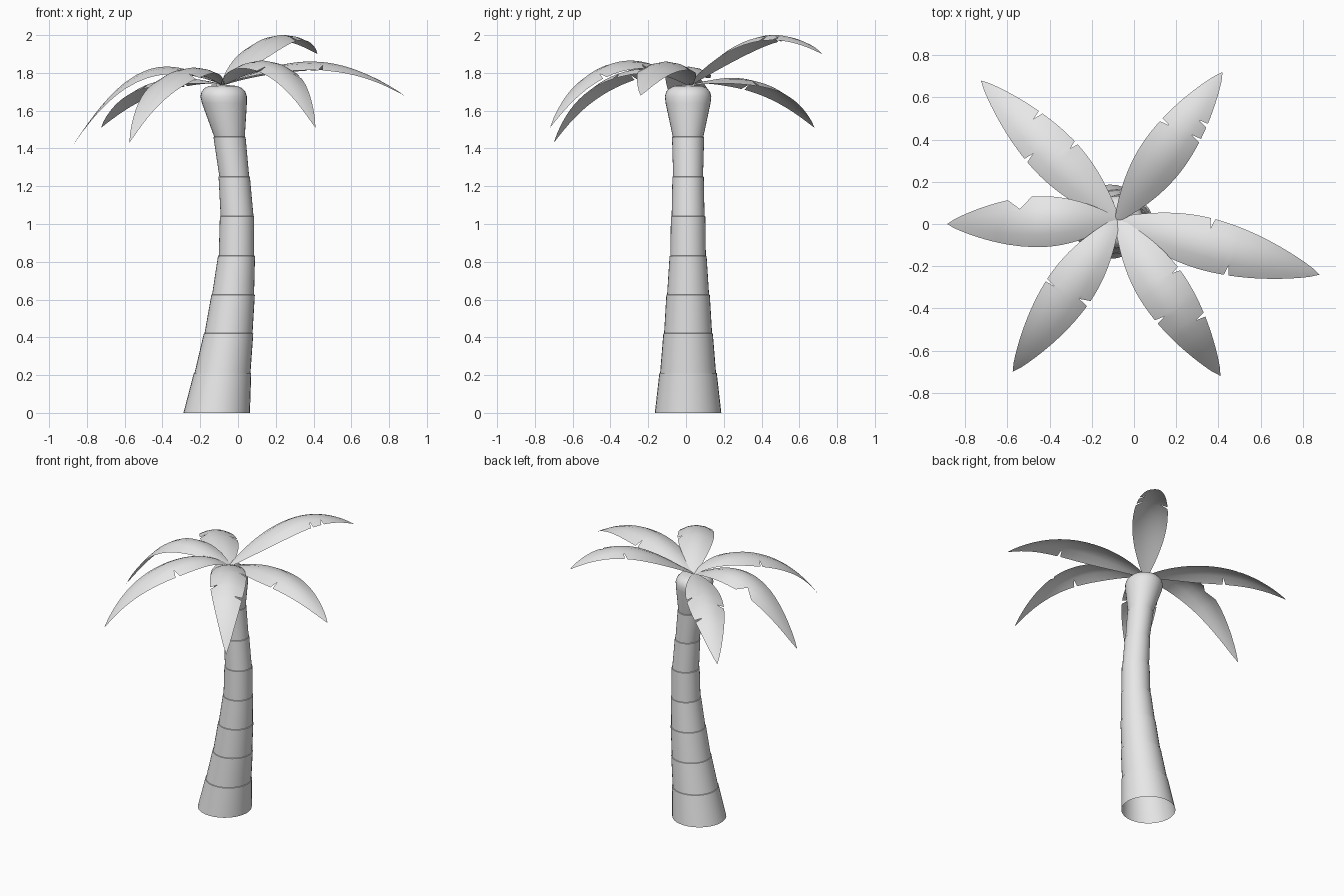
import bpy
import bmesh
from math import sin, cos, pi
from mathutils import Vector

cube = bpy.data.objects.get("Cube")
if cube:
    bpy.data.objects.remove(cube)

SIDES = 32
CROWN = Vector((-0.08, 0.02, 1.735))

grey = bpy.data.materials.new("plain_grey")
grey.use_nodes = True
grey.diffuse_color = (0.8, 0.8, 0.8, 1)
grey.node_tree.nodes["Principled BSDF"].inputs["Base Color"].default_value = (0.8, 0.8, 0.8, 1)


def finish(bm, name, angle):
    mesh = bpy.data.meshes.new(name)
    bm.to_mesh(mesh)
    bm.free()
    mesh.materials.append(grey)
    obj = bpy.data.objects.new(name, mesh)
    bpy.context.collection.objects.link(obj)
    bpy.ops.object.select_all(action="DESELECT")
    obj.select_set(True)
    bpy.context.view_layer.objects.active = obj
    bpy.ops.object.shade_smooth_by_angle(angle=angle)
    return obj


def loft(name, rings, capped=False):
    """Skin circular rings given as (centre x, z, radius)."""
    bm = bmesh.new()
    loops = []
    for cx, z, r in rings:
        loops.append([bm.verts.new((cx + r * cos(2 * pi * i / SIDES),
                                    0.011 + r * sin(2 * pi * i / SIDES), z))
                      for i in range(SIDES)])
    for low, high in zip(loops, loops[1:]):
        for i in range(SIDES):
            j = (i + 1) % SIDES
            bm.faces.new((low[i], low[j], high[j], high[i]))
    if capped:
        bm.faces.new(loops[-1])
    return finish(bm, name, 0.6)


# Trunk: stacked tapering segments, each with a small lip at its top; open base
joints = [(-0.113, 0, 0.176), (-0.082, 0.21, 0.152), (-0.050, 0.42, 0.131),
          (-0.026, 0.625, 0.115), (-0.008, 0.83, 0.098), (-0.005, 1.04, 0.091),
          (-0.020, 1.25, 0.083), (-0.045, 1.46, 0.085)]
rings = []
for k, (cx, z, r) in enumerate(joints):
    rings.append((cx, z, r))
    if 0 < k < len(joints) - 1:
        rings.append((cx, z + 0.002, r - 0.004))
loft("trunk", rings)

# Flared crown head with a rounded top
loft("crown_head", [(-0.045, 1.46, 0.085), (-0.045, 1.462, 0.081), (-0.072, 1.64, 0.119),
                    (-0.076, 1.675, 0.123), (-0.077, 1.70, 0.116), (-0.078, 1.72, 0.099),
                    (-0.079, 1.731, 0.073), (-0.08, 1.735, 0.03)], capped=True)


def spine_height(heights, t):
    """Smooth curve through five evenly spaced heights."""
    total = 0
    for i, h in enumerate(heights):
        term = h
        for j in range(5):
            if j != i:
                term *= (4 * t - j) / (i - j)
        total += term
    return total


def half_width(t, width):
    s = max(sin(pi * t ** 0.9), 0)
    return width * (s if t < 0.5 else s ** 0.8) + 0.012 * (1 - t)


def frond(name, tip, heights, width, notches):
    """Arched leaf; notches are (position, side, depth, half length)."""
    run = Vector((tip[0] - CROWN.x, tip[1] - CROWN.y, 0))
    across = Vector((-run.y, run.x, 0)).normalized()
    all_heights = [CROWN.z] + heights
    stations = {i / 24 for i in range(25)}
    for pos, side, depth, reach in notches:
        stations = {t for t in stations if abs(t - pos) > reach + 0.004}
    for pos, side, depth, reach in notches:
        stations |= {pos - reach, pos, pos + reach}
    bm = bmesh.new()
    rows = []
    for t in sorted(stations):
        row = []
        for v in (-1, -0.5, 0, 0.5, 1):
            offset = v * half_width(t, width)
            for pos, side, depth, reach in notches:
                if t == pos and v == side:
                    offset -= side * depth
            p = Vector((CROWN.x, CROWN.y, 0)) + run * t + across * offset
            p.z = spine_height(all_heights, t) - 3 * offset ** 2
            row.append(bm.verts.new(p))
        rows.append(row)
    for a, b in zip(rows, rows[1:]):
        for i in range(4):
            bm.faces.new((a[i], b[i], b[i + 1], a[i + 1]))
    bmesh.ops.remove_doubles(bm, verts=bm.verts, dist=0.0005)
    return finish(bm, name, 1.0)


# Six drooping fronds with torn edges
SLIT = (0.048, 0.011)
frond("frond_back_left", (0.42, 0.72), [1.885, 1.985, 1.99, 1.90], 0.107,
      [(0.71, -1, *SLIT), (0.62, -1, *SLIT), (0.59, 1, *SLIT)])
frond("frond_left", (0.88, -0.24), [1.825, 1.86, 1.81, 1.68], 0.118,
      [(0.44, 1, *SLIT), (0.57, -1, *SLIT)])
frond("frond_front_left", (0.41, -0.72), [1.84, 1.86, 1.76, 1.51], 0.112,
      [(0.40, 1, 0.04, 0.011), (0.68, 1, *SLIT), (0.57, -1, *SLIT)])
frond("frond_front_right", (-0.575, -0.70), [1.825, 1.80, 1.68, 1.43], 0.108,
      [(0.49, -1, *SLIT), (0.47, 1, 0.05, 0.025)])
frond("frond_right", (-0.885, 0), [1.82, 1.815, 1.67, 1.40], 0.114,
      [(0.57, -1, 0.052, 0.07)])
frond("frond_back_right", (-0.725, 0.68), [1.77, 1.76, 1.675, 1.51], 0.110,
      [(0.67, -1, *SLIT), (0.43, -1, 0.04, 0.011), (0.545, 1, *SLIT)])
